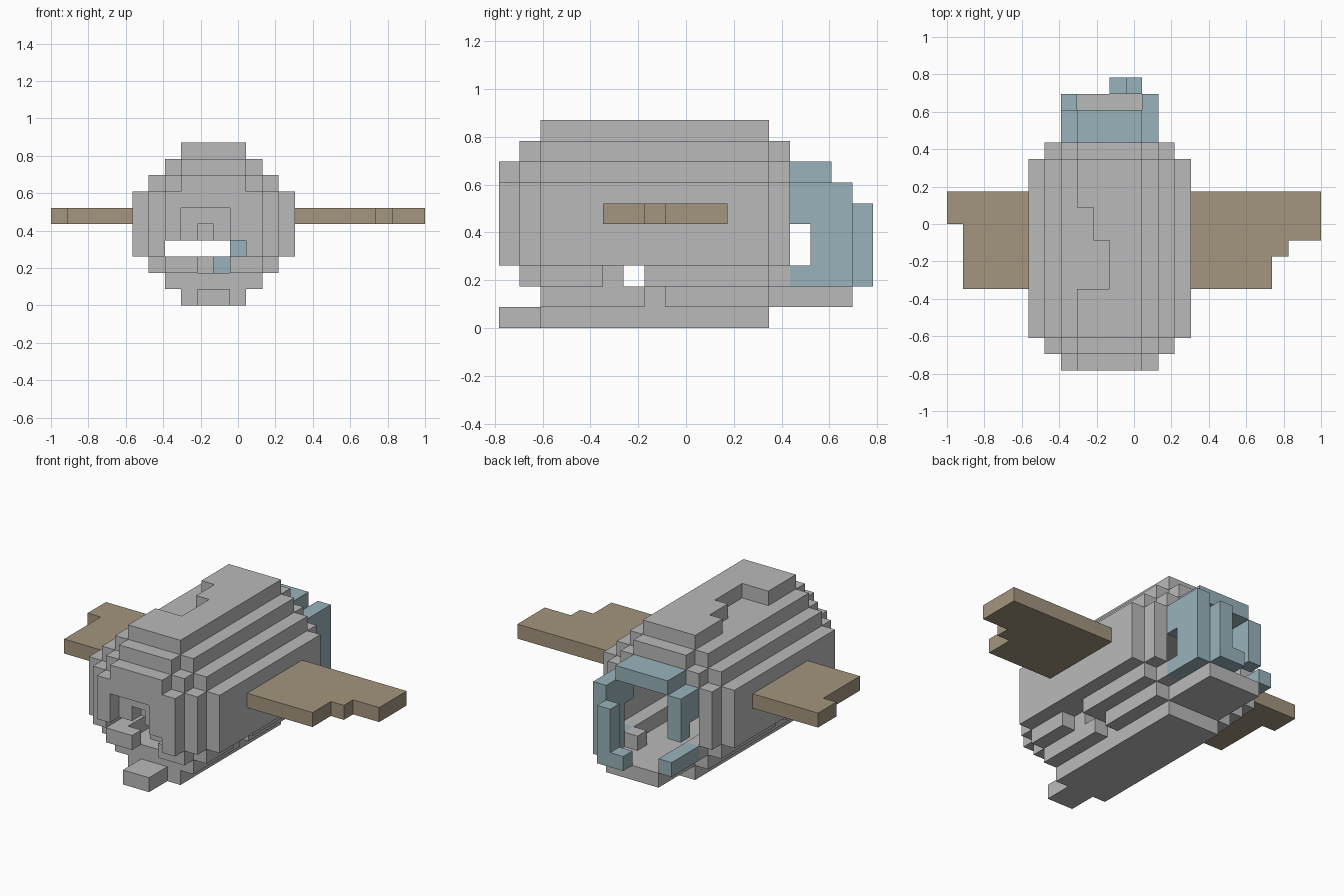
import bpy
import bmesh
from mathutils import Vector

if "Cube" in bpy.data.objects:
    bpy.data.objects.remove(bpy.data.objects["Cube"], do_unlink=True)

UNIT = 2 / 23                        # edge of one block
ORIGIN = Vector((-1, -9 * UNIT, 0))  # corner of the block grid
STEPS = [Vector(s) for s in ((1, 0, 0), (-1, 0, 0), (0, 1, 0),
                             (0, -1, 0), (0, 0, 1), (0, 0, -1))]


def make_material(name, rgb):
    mat = bpy.data.materials.new(name)
    mat.use_nodes = True
    mat.diffuse_color = (*rgb, 1)
    mat.node_tree.nodes["Principled BSDF"].inputs["Base Color"].default_value = (*rgb, 1)
    return mat


grey = make_material("hull grey", (0.49, 0.49, 0.49))
blue = make_material("canopy blue", (0.32, 0.45, 0.50))
tan = make_material("wing tan", (0.37, 0.30, 0.21))


def cells(boxes):
    """All blocks inside boxes given as (x range, y range, z range)."""
    return {(i, j, k) for xs, ys, zs in boxes
            for i in range(*xs) for j in range(*ys) for k in range(*zs)}


def block_part(name, mat, add, cut=(), extra=()):
    """Skin a group of blocks with its outer faces only."""
    solid = (cells(add) - cells(cut)) | cells(extra)
    bm = bmesh.new()
    corners = {}

    def corner(p):
        key = tuple(round(c) for c in p)
        if key not in corners:
            corners[key] = bm.verts.new(ORIGIN + Vector(key) * UNIT)
        return corners[key]

    for cell in solid:
        centre = Vector(cell) + Vector((0.5, 0.5, 0.5))
        for n in STEPS:
            if tuple(round(c) for c in Vector(cell) + n) in solid:
                continue
            u = Vector((n.y, n.z, n.x))
            v = n.cross(u)
            quad = [centre + (n + u * a + v * b) / 2
                    for a, b in ((-1, -1), (1, -1), (1, 1), (-1, 1))]
            bm.faces.new([corner(p) for p in quad])
    bmesh.ops.dissolve_limit(bm, angle_limit=0.01, verts=bm.verts, edges=bm.edges)
    mesh = bpy.data.meshes.new(name)
    bm.to_mesh(mesh)
    bm.free()
    mesh.materials.append(mat)
    obj = bpy.data.objects.new(name, mesh)
    bpy.context.collection.objects.link(obj)
    return obj


# Hull: three nested stepped barrels, each inner one longer
half_widths = [2, 3, 4, 5, 5, 5, 5, 4, 3, 2]
barrel = []
for ring in range(3):
    for k in range(ring, 10 - ring):
        w = half_widths[k] - ring
        barrel.append(((10 - w, 10 + w), (2 - ring, 14 if ring else 13), (k, k + 1)))

hollows = [
    ((7, 13), (3, 14), (3, 7)),     # cabin
    ((8, 12), (0, 14), (2, 3)),     # lower cabin
    ((7, 12), (0, 14), (3, 4)),     # slit through the front
    ((8, 11), (0, 1), (4, 6)),      # front recess
    ((9, 10), (1, 2), (4, 5)),      # deeper notch
    ((7, 13), (0, 2), (1, 2)),      # open step under the front
    ((8, 9), (5, 10), (9, 10)),     # broken roof
    ((9, 10), (5, 8), (9, 10)),
    ((5, 15), (6, 7), (2, 3)),      # gap through both sides
    ((13, 14), (5, 6), (2, 3)),
    ((12, 13), (7, 8), (1, 2)),
]
fittings = [
    ((9, 11), (0, 2), (0, 1)),      # front lip
    ((8, 12), (13, 17), (1, 2)),    # canopy floor
    ((11, 12), (14, 15), (2, 3)),   # seat block
    ((8, 9), (1, 2), (2, 3)),       # front stubs
    ((9, 10), (3, 4), (2, 3)),
    ((11, 12), (1, 2), (2, 3)),
]
block_part("hull", grey, barrel, hollows, fittings)

# Canopy: roof, side panels and nose frame
block_part("canopy_roof", blue, [((8, 12), (14, 16), (7, 8))])
block_part("canopy_left_panel", blue, [((12, 13), (14, 17), (2, 7))],
           [((12, 13), (14, 15), (3, 5))])
block_part("canopy_right_panel", blue, [((7, 8), (14, 16), (4, 7)),
                                        ((7, 8), (14, 17), (2, 3))],
           [((7, 8), (14, 15), (4, 5))])
block_part("canopy_nose_frame", blue, [((11, 12), (17, 18), (2, 6)),
                                       ((10, 11), (17, 18), (2, 3))])

# Wings with broken tips
block_part("left_wing", tan, [((15, 20), (5, 11), (5, 6)),
                              ((20, 21), (7, 11), (5, 6)),
                              ((21, 23), (8, 11), (5, 6))])
block_part("right_wing", tan, [((1, 5), (5, 11), (5, 6)),
                               ((0, 1), (9, 11), (5, 6))])
